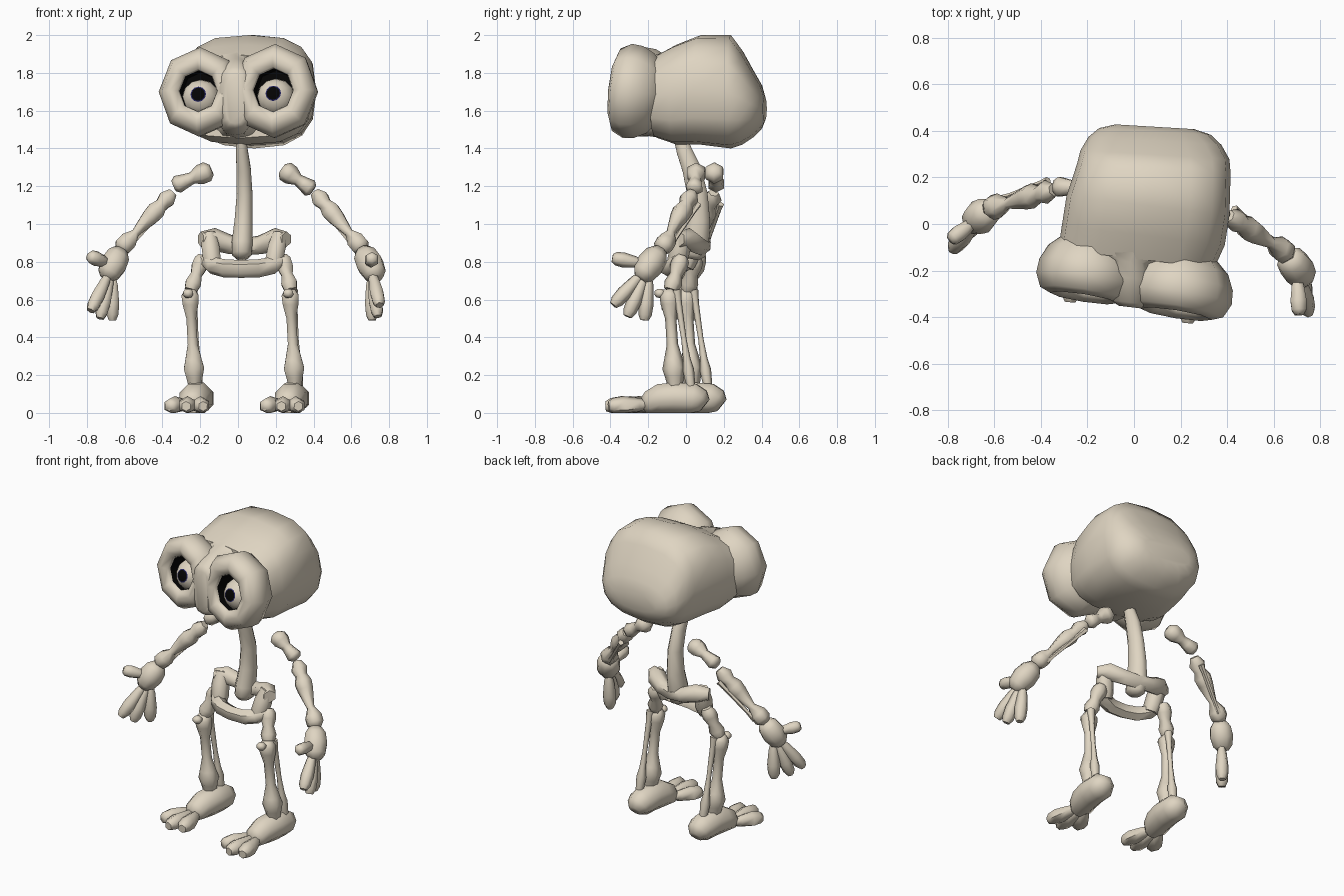
import bpy, bmesh, math
from mathutils import Vector, Matrix


def material(name, rgb):
    m = bpy.data.materials.new(name)
    m.diffuse_color = (*rgb, 1)
    return m


BONE = material("bone", (0.74, 0.665, 0.54))
BLACK = material("socket black", (0.001, 0.001, 0.001))
NAVY = material("iris navy", (0.02, 0.02, 0.12))
YAW = Matrix.Rotation(math.radians(-9), 4, 'Z')
V = Vector


def skin(name, rings, bands=None, angle=60):
    """Skin a list of vertex rings, capping both ends; bands = material per band."""
    bm = bmesh.new()
    rows = [[bm.verts.new((p[0], p[1], max(p[2], 0))) for p in r] for r in rings]
    n = len(rows[0])
    for k in range(len(rows) - 1):
        for i in range(n):
            j = (i + 1) % n
            f = bm.faces.new((rows[k][i], rows[k][j], rows[k + 1][j], rows[k + 1][i]))
            f.material_index = bands[k] if bands else 0
    for row, k in ((rows[0], 0), (rows[-1], -1)):
        bm.faces.new(row).material_index = bands[k] if bands else 0
    bmesh.ops.recalc_face_normals(bm, faces=bm.faces)
    me = bpy.data.meshes.new(name)
    bm.to_mesh(me)
    bm.free()
    ob = bpy.data.objects.new(name, me)
    bpy.context.collection.objects.link(ob)
    for m in (BONE, BLACK, NAVY):
        me.materials.append(m)
    bpy.ops.object.select_all(action='DESELECT')
    ob.select_set(True)
    bpy.context.view_layer.objects.active = ob
    bpy.ops.object.shade_smooth_by_angle(angle=math.radians(angle))
    return ob


def tube(name, pts, radii, n=6, deep=1.0):
    """Sweep a polygon of changing radius along a path."""
    pts = [V(p) for p in pts]
    whole = (pts[-1] - pts[0]).normalized()
    ref = V((0, 1, 0)) if abs(whole.z) > 0.7 else V((0, 0, 1))
    rings = []
    for k, p in enumerate(pts):
        t = (pts[min(k + 1, len(pts) - 1)] - pts[max(k - 1, 0)]).normalized()
        u = t.cross(ref).normalized()
        w = u.cross(t) * deep
        rings.append([p + radii[k] * (u * math.cos(a) + w * math.sin(a))
                      for a in (2 * math.pi * (i + 0.5) / n for i in range(n))])
    return skin(name, rings)


def bone(name, a, b, prof, n=6):
    """Straight bone from a to b; prof = (position along, radius)."""
    a, b = V(a), V(b)
    return tube(name, [a.lerp(b, t) for t, _ in prof], [r for _, r in prof], n)


def revolve(name, prof, bands, mat, n):
    """Turn (radius, y) points about the y axis, one corner at the top."""
    rings = [[mat @ V((r * math.cos(a), y, r * math.sin(a)))
              for a in (2 * math.pi * i / n for i in range(n))] for r, y in prof]
    return skin(name, rings, bands)


def power(v, e):
    return math.copysign(abs(v) ** e, v)


def head_loft(name, sections):
    """Rounded cross-sections front to back: y, x centre, half width, z low, z high, squareness."""
    rings = []
    for y, cx, hx, lo, hi, e in sections:
        ring = []
        for i in range(16):
            a = 2 * math.pi * i / 16
            x = cx + hx * power(math.cos(a), e)
            skew = 0.12 if y < 0.2 else 0.06
            ring.append((x, y - skew * (x - 0.05), (lo + hi) / 2 + (hi - lo) / 2 * power(math.sin(a), e)))
        rings.append(ring)
    skin(name, rings)


head_loft("cranium", [
    (-0.155, 0.01, 0.335, 1.455, 1.895, 0.7), (-0.05, 0.04, 0.35, 1.42, 1.95, 0.7),
    (0.08, 0.06, 0.35, 1.42, 2.00, 0.7), (0.24, 0.085, 0.33, 1.40, 2.00, 0.75),
    (0.30, 0.09, 0.32, 1.42, 1.92, 0.77), (0.36, 0.09, 0.285, 1.46, 1.81, 0.82),
    (0.40, 0.09, 0.24, 1.50, 1.74, 0.88), (0.42, 0.09, 0.17, 1.55, 1.67, 0.9)])
head_loft("nose_bridge", [
    (-0.365, -0.015, 0.05, 1.53, 1.80, 0.7), (-0.345, -0.015, 0.085, 1.505, 1.83, 0.7),
    (-0.24, -0.015, 0.095, 1.47, 1.875, 0.7), (-0.17, -0.015, 0.095, 1.46, 1.895, 0.7),
    (-0.12, 0.0, 0.24, 1.45, 1.91, 0.7)])

# Eye rings with dark sockets, and eyeballs
socket = [(0.02, 0.10), (0.112, 0.10), (0.113, 0.01), (0.12, -0.01), (0.165, -0.028),
          (0.215, -0.01), (0.245, 0.05), (0.24, 0.11), (0.208, 0.175), (0.12, 0.25)]
R = 0.102
ball = [(R * math.sin(a), -R * math.cos(a)) for a in (0.02, 0.36, 0.42, 0.75, 1.1, 1.5, 2.0, 2.6)]
for side, loc, s in (("left", (-0.212, -0.29, 1.705), 0.97), ("right", (0.185, -0.36, 1.71), 1.02)):
    base = Matrix.Translation(loc) @ YAW @ Matrix.Rotation(math.radians(-6), 4, 'X')
    revolve("eye_ring_" + side, socket, [1, 1, 0, 0, 0, 0, 0, 0, 0],
            base @ Matrix.Diagonal((0.92 * s, 1, s, 1)), 8)
    revolve("eyeball_" + side, ball, [1, 2, 0, 0, 0, 0, 0],
            base @ Matrix.Translation((0, 0.105, -0.03)) @ Matrix.Rotation(math.radians(-8), 4, 'X'), 12)

# Spine
tube("spine", [(0.015, -0.04, 1.49), (0.02, -0.01, 1.39), (0.03, 0.03, 1.29), (0.035, 0.06, 1.16),
               (0.03, 0.065, 1.02), (0.022, 0.05, 0.90), (0.02, 0.035, 0.84), (0.02, 0.03, 0.815)],
     [0.026, 0.034, 0.041, 0.045, 0.052, 0.06, 0.055, 0.03], 8, 1.3)


# Pelvis: high back crest, low front bar, broad side links
def hip(x, y, z):
    return V((0.03, 0.0, 0)) + YAW @ V((x, y, z))


def arch(half):
    return [hip(s * x, y, z) for s, x, y, z in
            [(-1, *p) for p in half] + [(1, *p) for p in half[-2::-1]]]


tube("pelvis_crest", arch([(0.23, 0.0, 0.92), (0.17, 0.04, 0.92), (0.08, 0.075, 0.89), (0, 0.085, 0.88)]),
     [0.04, 0.06, 0.05, 0.045, 0.05, 0.06, 0.04])
tube("pelvis_bar", arch([(0.21, 0.0, 0.815), (0.16, -0.045, 0.78), (0.09, -0.075, 0.765), (0, -0.085, 0.762)]),
     [0.035, 0.046, 0.048, 0.047, 0.048, 0.046, 0.035])
for s, side in ((-1, "left"), (1, "right")):
    bone("pelvis_link_" + side, hip(s * 0.19, 0.02, 0.95), hip(s * 0.16, -0.03, 0.77),
         [(0, 0.04), (0.4, 0.054), (0.8, 0.054), (1, 0.045)])

# Arms: shoulder, upper end, elbow, wrist, palm, thumb tip, finger tips
UPPER = [(-0.28, 0.03), (-0.12, 0.054), (0.15, 0.053), (0.45, 0.032), (0.7, 0.038), (1, 0.048), (1.15, 0.03)]
FORE = [(-0.1, 0.028), (0.03, 0.052), (0.15, 0.038), (0.27, 0.055), (0.4, 0.05), (0.72, 0.024),
        (0.88, 0.054), (1.0, 0.054), (1.08, 0.03)]
ROD = [(0, 0.018), (0.15, 0.014), (0.8, 0.012), (1, 0.018)]
FINGER = [(0.25, 0.02), (0.38, 0.03), (0.7, 0.04), (0.9, 0.036), (1, 0.022)]
arms = {
    "left": [(-0.18, 0.15, 1.27), (-0.32, 0.16, 1.21), (-0.37, 0.14, 1.14), (-0.61, 0.07, 0.88),
             (-0.66, 0.03, 0.785), (-0.79, -0.07, 0.83),
             [(-0.78, -0.11, 0.54), (-0.73, -0.05, 0.50), (-0.665, 0.03, 0.49)]],
    "right": [(0.265, 0.055, 1.27), (0.38, 0.045, 1.19), (0.43, 0.02, 1.14), (0.65, -0.12, 0.88),
              (0.70, -0.19, 0.785), (0.71, -0.39, 0.82),
              [(0.75, -0.385, 0.57), (0.74, -0.31, 0.51), (0.71, -0.22, 0.49)]]}
for side, (sh, up, el, wr, palm, thumb, tips) in arms.items():
    s = -1 if side == "left" else 1
    bone("upper_arm_" + side, sh, up, UPPER)
    bone("forearm_" + side, el, wr, FORE)
    bone("ulna_" + side, V(el) + V((0, 0.045, -0.035)), V(wr) + V((-s * 0.035, 0.035, 0.0)), ROD, 5)
    bone("palm_" + side, V(wr), V(palm) * 2 - V(wr),
         [(0.1, 0.04), (0.25, 0.066), (0.5, 0.075), (0.75, 0.062), (0.88, 0.035)], 8)
    bone("thumb_" + side, palm, thumb, FINGER)
    for i, tip in enumerate(tips):
        bone("finger_%s_%d" % (side, i), palm, tip, FINGER)

# Legs: the same leg, stepped sideways and forward
SHIN = [(-0.03, 0.03), (0.04, 0.052), (0.14, 0.048), (0.3, 0.03), (0.6, 0.03), (0.78, 0.05),
        (0.88, 0.062), (0.98, 0.05), (1.08, 0.04)]
FIBULA = [(0, 0.025), (0.15, 0.018), (0.55, 0.014), (0.78, 0.02), (0.9, 0.03), (1.08, 0.024)]
for side, dx, foot_dx, dy, socket_top in (("left", 0, 0, 0, (-0.185, 0.05, 0.83)),
                                          ("right", 0.53, 0.505, -0.09, (0.235, -0.02, 0.83))):
    def at(x, y, z):
        return V((x + dx, y + dy, z))

    def ft(x, y, z):
        return V((x + foot_dx, y + dy, z))
    bone("thigh_" + side, socket_top, at(-0.25, 0.01, 0.65),
         [(0, 0.03), (0.12, 0.045), (0.3, 0.048), (0.55, 0.034), (0.8, 0.048), (1, 0.038)])
    bone("kneecap_" + side, at(-0.265, -0.045, 0.655), at(-0.262, -0.05, 0.61),
         [(0, 0.016), (0.3, 0.03), (0.7, 0.03), (1, 0.016)])
    bone("shin_" + side, at(-0.255, 0.0, 0.64), at(-0.23, 0.03, 0.18), SHIN)
    bone("fibula_" + side, at(-0.235, 0.04, 0.65), at(-0.21, 0.11, 0.18), FIBULA)
    # Foot block with flat sole, and three toes
    tube("foot_" + side, [ft(-0.203, 0.19, 0.04), ft(-0.204, 0.165, 0.06), ft(-0.208, 0.13, 0.075),
                          ft(-0.215, 0.04, 0.08), ft(-0.23, -0.04, 0.075), ft(-0.242, -0.10, 0.05),
                          ft(-0.245, -0.135, 0.04)],
         [0.042, 0.072, 0.086, 0.088, 0.085, 0.072, 0.045], 8)
    for i, (bx, by, tx, ty) in enumerate([(-0.285, -0.10, -0.365, -0.27), (-0.255, -0.12, -0.275, -0.335),
                                          (-0.22, -0.12, -0.185, -0.32)]):
        bone("toe_%s_%d" % (side, i), ft(bx, by, 0.045), ft(tx, ty, 0.035),
             [(0, 0.025), (0.2, 0.036), (0.6, 0.05), (0.88, 0.042), (1, 0.026)])
